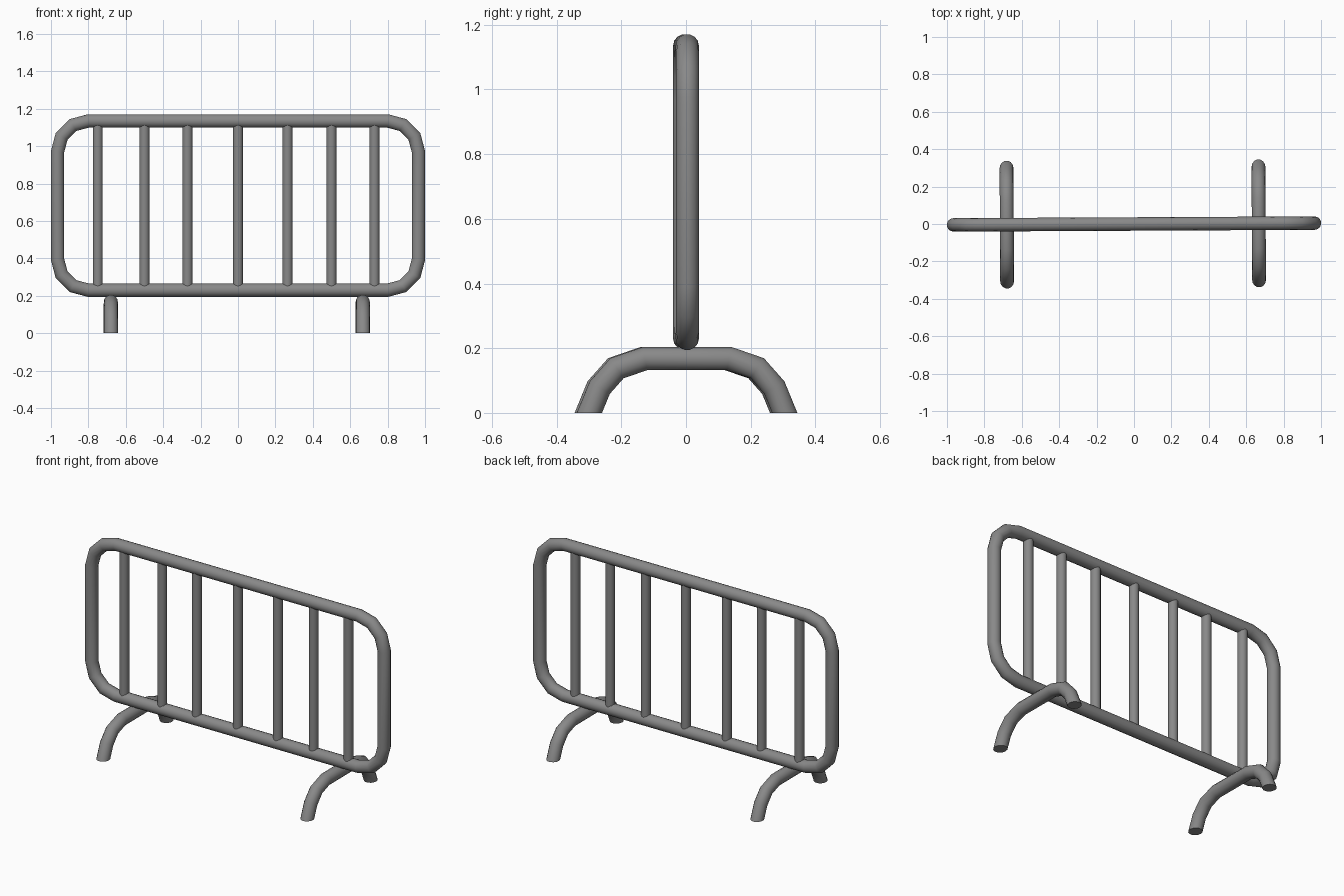
import bpy
import bmesh
import math
from mathutils import Vector, Matrix

if "Cube" in bpy.data.objects:
    bpy.data.objects.remove(bpy.data.objects["Cube"], do_unlink=True)

# Galvanised steel
steel = bpy.data.materials.new("steel_grey")
steel.use_nodes = True
colour = (0.25, 0.25, 0.25, 1)
steel.diffuse_color = colour
steel.node_tree.nodes["Principled BSDF"].inputs["Base Color"].default_value = colour

# The whole barrier stands very slightly turned
TURN = Matrix.Rotation(0.005, 4, "Z")
SIDES = 14


def tube(name, path, axis, radius, closed=False, end_cut=None):
    """Sweep a round tube with mitred joints along a path lying across axis."""
    path = [Vector(p) for p in path]
    axis = Vector(axis)
    count = len(path)
    bm = bmesh.new()
    rings = []
    for i, p in enumerate(path):
        before = (p - path[i - 1]).normalized() if closed or i > 0 else None
        after = (path[(i + 1) % count] - p).normalized() if closed or i < count - 1 else None
        d0, d1 = before or after, after or before
        side0, side1 = d0.cross(axis), d1.cross(axis)
        mitre = (side0 + side1).normalized()
        if end_cut and (before is None or after is None):
            cut = Vector(end_cut)
            mitre = cut if cut.dot(side0) > 0 else -cut
        mitre = mitre / mitre.dot(side0)
        ring = []
        for k in range(SIDES):
            a = math.tau * k / SIDES
            ring.append(bm.verts.new(p + radius * (axis * math.cos(a) + mitre * math.sin(a))))
        rings.append(ring)
    for i in range(count if closed else count - 1):
        r0, r1 = rings[i], rings[(i + 1) % count]
        for k in range(SIDES):
            n = (k + 1) % SIDES
            bm.faces.new((r0[k], r0[n], r1[n], r1[k])).smooth = True
    if not closed:
        bm.faces.new(rings[0])
        bm.faces.new(rings[-1])
    bmesh.ops.recalc_face_normals(bm, faces=bm.faces)
    bm.transform(TURN)
    mesh = bpy.data.meshes.new(name)
    bm.to_mesh(mesh)
    bm.free()
    mesh.materials.append(steel)
    obj = bpy.data.objects.new(name, mesh)
    bpy.context.collection.objects.link(obj)
    return obj


# Outer frame: rounded rectangle with three segments per corner
BEND = 0.165
loop = []
for quarter, (cx, cz) in enumerate([(0.8, 0.97), (-0.8, 0.97), (-0.8, 0.395), (0.8, 0.395)]):
    for step in range(4):
        a = math.radians(90 * quarter + 30 * step)
        loop.append((cx + BEND * math.cos(a), 0, cz + BEND * math.sin(a)))
tube("frame", loop, (0, 1, 0), 0.036, closed=True)

# Upright bars
for i, x in enumerate([-0.75, -0.5, -0.27, 0, 0.265, 0.5, 0.73]):
    tube(f"bar_{i + 1}", [(x, 0, 0.235), (x, 0, 1.13)], (0, 1, 0), 0.027)

# Arched feet, cut level at the ground
half = [(0.302, 0), (0.27, 0.078), (0.217, 0.138), (0.13, 0.168)]
arch = half + [(-y, z) for y, z in reversed(half)]
for name, x in (("right_foot", -0.68), ("left_foot", 0.667)):
    tube(name, [(x, y, z) for y, z in arch], (1, 0, 0), 0.037, end_cut=(0, 1, 0))
